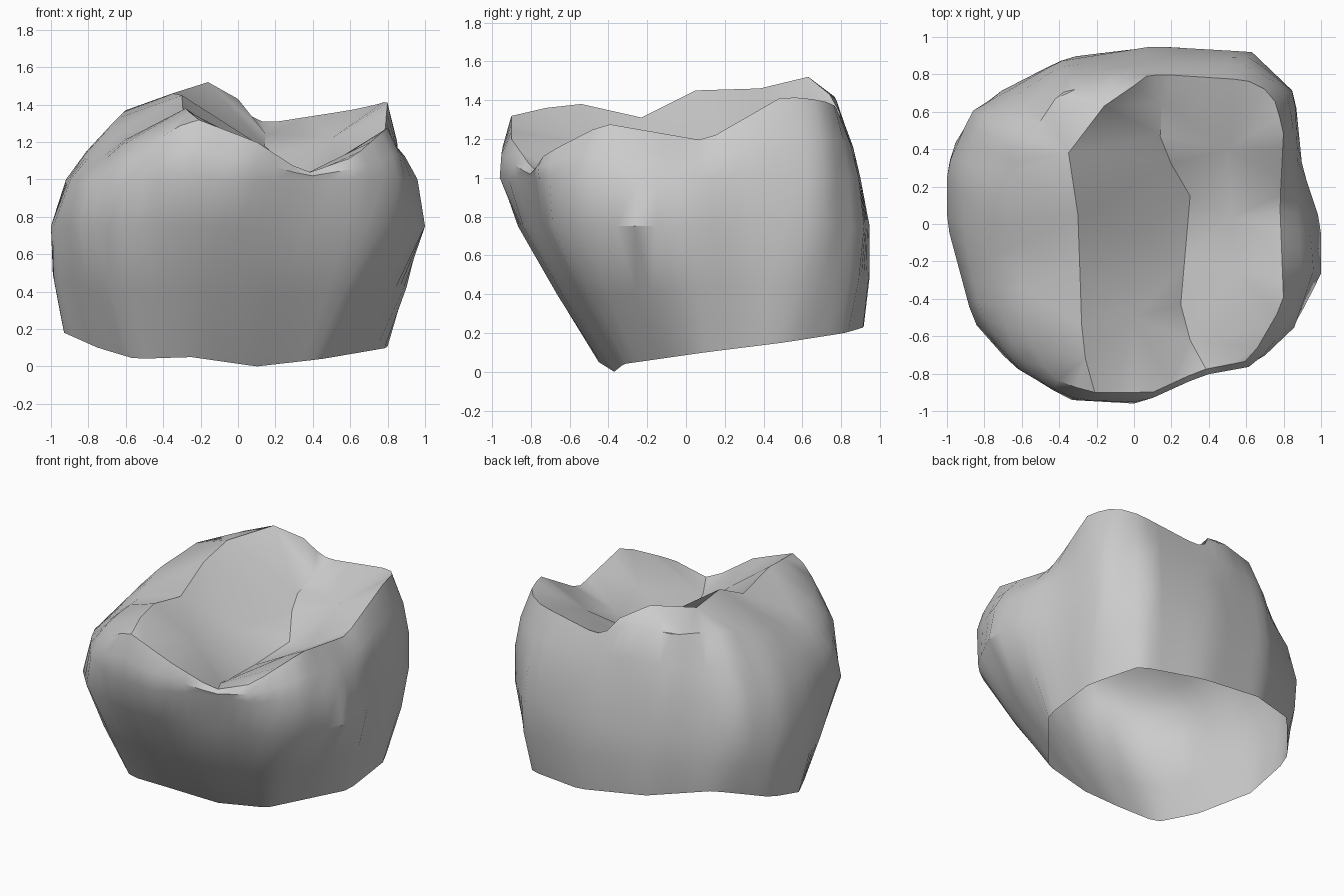
import bpy
import bmesh
import math
from mathutils import Vector
from mathutils.geometry import delaunay_2d_cdt

cube = bpy.data.objects.get("Cube")
if cube:
    bpy.data.objects.remove(cube, do_unlink=True)

SEGMENTS = 64
AXIS = Vector((0, .15, 0))
BULGE = 1.02

# Neck opening, counter-clockwise from the front, sloping up to the back
neck = [(.1, -.37, 0), (.45, -.32, .04), (.8, .1, .1), (.8, .5, .15), (.64, .82, .2),
        (.2, .92, .23), (-.3, .88, .3), (-.7, .7, .37), (-.95, .4, .28), (-.93, .06, .18),
        (-.75, -.26, .1), (-.55, -.43, .04), (-.25, -.45, .05)]

# Level outlines of the wall at the belly and the shoulder
belly = [(.1, -.84), (.5, -.73), (.72, -.68), (.86, -.54), (1, -.27), (1, 0), (.9, .3),
         (.86, .7), (.63, .92), (.1, .95), (-.4, .87), (-.87, .6), (-1, .3), (-1, 0),
         (-.86, -.52), (-.64, -.77), (-.25, -.87)]
shoulder = [(0, -.96), (.36, -.8), (.65, -.75), (.86, -.55), (.96, -.25), (.94, 0), (.88, .25),
            (.86, .7), (.63, .89), (.1, .9), (-.4, .84), (-.83, .56), (-.92, .25), (-.9, -.1),
            (-.83, -.45), (-.64, -.76), (-.35, -.94)]

# Rim running over the cusps
rim = [(-.24, -.9, 1.33), (.1, -.9, 1.2), (.36, -.78, 1.03), (.62, -.73, 1.12),
       (.8, -.42, 1.28), (.78, .1, 1.19), (.8, .5, 1.42), (.74, .7, 1.4), (.6, .77, 1.37),
       (.15, .8, 1.3), (-.1, .77, 1.42), (-.4, .7, 1.4), (-.6, .4, 1.37), (-.7, .1, 1.27),
       (-.6, -.27, 1.22), (-.6, -.55, 1.2), (-.45, -.82, 1.2)]

# Chewing surface: cusp ridge, central groove, then the slopes between
ridge = [(-.35, .38, 1.46), (-.3, .05, 1.45), (-.29, -.23, 1.31), (-.28, -.54, 1.38),
         (-.26, -.72, 1.36)]
groove = [(.14, .47, 1.18), (.2, .32, 1.13), (.3, .15, 1), (.27, -.2, .96),
          (.25, -.43, .95), (.3, -.62, 1)]
slopes = [(-.16, .63, 1.52), (0, .74, 1.43), (.52, .04, 1.06), (0, -.06, 1.1),
          (0, -.5, 1.18), (.55, -.25, 1.12), (.5, .4, 1.22), (.15, .64, 1.24)]


def azimuth(p):
    return math.atan2(p.y - AXIS.y, p.x - AXIS.x) % math.tau


def resample(section, height=None):
    """Walk a cross-section at equal angles about the crown axis."""
    if height is not None:
        section = [(x, y, height) for x, y in section]
    pts = sorted((Vector(p) for p in section), key=azimuth)
    out = []
    for i in range(SEGMENTS):
        angle = math.tau * i / SEGMENTS
        k = next((j for j, p in enumerate(pts) if azimuth(p) > angle), 0)
        a, b = pts[k - 1], pts[k]
        span = (azimuth(b) - azimuth(a)) % math.tau
        t = ((angle - azimuth(a)) % math.tau) / span
        out.append(a.lerp(b, t))
    return out


def bulge_between(low, high):
    """Halfway section, pushed out a little so that the wall is rounded."""
    out = []
    for a, b in zip(low, high):
        p = a.lerp(b, .5)
        q = AXIS + (p - AXIS) * BULGE
        out.append(Vector((q.x, q.y, p.z)))
    return out


# Outer wall, open at the neck
neck_ring = resample(neck)
belly_ring = resample(belly, .75)
shoulder_ring = resample(shoulder, 1)
rim_ring = resample(rim)
sections = (neck_ring, bulge_between(neck_ring, belly_ring), belly_ring, shoulder_ring,
            bulge_between(shoulder_ring, rim_ring), rim_ring)
bm = bmesh.new()
loops = [[bm.verts.new(p) for p in section] for section in sections]
for low, high in zip(loops, loops[1:]):
    for i in range(SEGMENTS):
        j = (i + 1) % SEGMENTS
        bm.faces.new((low[i], low[j], high[j], high[i]))

# Chewing surface stretched from the rim over the ridge and groove
top = loops[-1] + [bm.verts.new(p) for p in ridge + groove + slopes]
flat = [v.co.to_2d() for v in top]
creases = []
start = SEGMENTS
for line in (ridge, groove):
    creases += [(start + i, start + i + 1) for i in range(len(line) - 1)]
    start += len(line)
result = delaunay_2d_cdt(flat, creases, [list(range(SEGMENTS))], 1, 1e-5)
triangles, source = result[2], result[3]
for tri in triangles:
    face = bm.faces.new([top[source[i][0]] for i in tri])
    face.normal_update()
    if face.normal.z < 0:
        face.normal_flip()

mesh = bpy.data.meshes.new("tooth_crown")
bm.to_mesh(mesh)
bm.free()
crown = bpy.data.objects.new("tooth_crown", mesh)
bpy.context.collection.objects.link(crown)

# Plain light grey enamel
enamel = bpy.data.materials.new("light_grey_enamel")
enamel.use_nodes = True
colour = (.6, .6, .6, 1)
enamel.diffuse_color = colour
enamel.node_tree.nodes["Principled BSDF"].inputs["Base Color"].default_value = colour
mesh.materials.append(enamel)

bpy.context.view_layer.objects.active = crown
crown.select_set(True)
bpy.ops.object.shade_smooth_by_angle(angle=math.radians(35))
